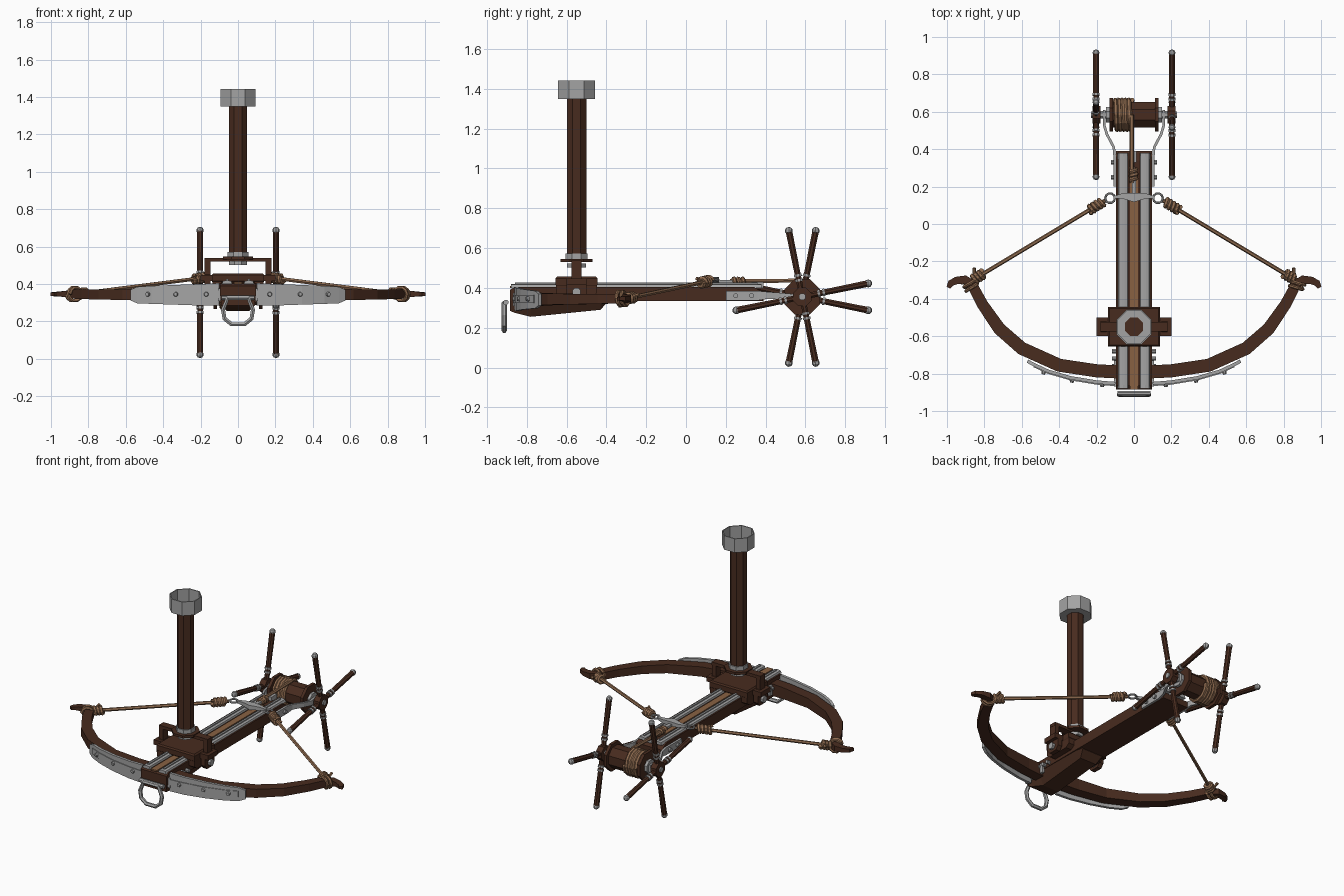
import bpy, bmesh, math
from mathutils import Vector, Matrix

if "Cube" in bpy.data.objects:
    bpy.data.objects.remove(bpy.data.objects["Cube"])


def material(name, rgb):
    m = bpy.data.materials.new(name)
    m.diffuse_color = (*rgb, 1)
    m.use_nodes = True
    m.node_tree.nodes["Principled BSDF"].inputs["Base Color"].default_value = m.diffuse_color
    return m


WOOD = material("dark_wood", (0.064, 0.0245, 0.0135))
METAL = material("grey_steel", (0.37, 0.37, 0.37))
ROPE = material("hemp_rope", (0.28, 0.15, 0.08))
GROOVE = material("light_wood", (0.25, 0.12, 0.055))


def finish(name, bm, mat):
    bmesh.ops.recalc_face_normals(bm, faces=bm.faces)
    me = bpy.data.meshes.new(name)
    bm.to_mesh(me)
    bm.free()
    me.materials.append(mat)
    ob = bpy.data.objects.new(name, me)
    bpy.context.collection.objects.link(ob)
    return ob


def box(name, lo, hi, mat):
    bm = bmesh.new()
    bmesh.ops.create_cube(bm, size=1)
    lo, hi = Vector(lo), Vector(hi)
    for v in bm.verts:
        v.co = (lo + hi) / 2 + Vector(a * b for a, b in zip(v.co, hi - lo))
    return finish(name, bm, mat)


def rod(name, a, b, r1, mat, r2=None, n=8):
    """Cylinder or cone from a to b."""
    a, b = Vector(a), Vector(b)
    d = b - a
    q = d.to_track_quat('Z', 'Y').to_matrix().to_4x4()
    bm = bmesh.new()
    bmesh.ops.create_cone(bm, cap_ends=True, segments=n, radius1=r1,
                          radius2=r1 if r2 is None else r2, depth=d.length,
                          matrix=Matrix.Translation((a + b) / 2) @ q @ Matrix.Rotation(math.pi / n, 4, 'Z'))
    return finish(name, bm, mat)


def ball(name, c, r, mat):
    bm = bmesh.new()
    bmesh.ops.create_uvsphere(bm, u_segments=8, v_segments=5, radius=r, matrix=Matrix.Translation(c))
    return finish(name, bm, mat)


def loft(name, rings, mat):
    """Skin matching closed rings of points, capped at both ends."""
    bm = bmesh.new()
    vs = [[bm.verts.new(p) for p in ring] for ring in rings]
    n = len(vs[0])
    for r, s in zip(vs, vs[1:]):
        for i in range(n):
            bm.faces.new((r[i], r[(i + 1) % n], s[(i + 1) % n], s[i]))
    bm.faces.new(vs[0])
    bm.faces.new(vs[-1])
    return finish(name, bm, mat)


def tube(name, pts, r, mat, closed=False):
    cu = bpy.data.curves.new(name, 'CURVE')
    cu.dimensions = '3D'
    cu.bevel_depth, cu.bevel_resolution, cu.use_fill_caps = r, 1, True
    sp = cu.splines.new('POLY')
    sp.points.add(len(pts) - 1)
    for p, c in zip(sp.points, pts):
        p.co = (*c, 1)
    sp.use_cyclic_u = closed
    sp.use_smooth = False
    cu.materials.append(mat)
    ob = bpy.data.objects.new(name, cu)
    bpy.context.collection.objects.link(ob)


def coil(name, a, b, R, r, turns, mat, n=10):
    """Rope wound around the line from a to b."""
    a, b = Vector(a), Vector(b)
    q = (b - a).to_track_quat('Z', 'Y')
    N = int(turns * n)
    tube(name, [a.lerp(b, i / N) + q @ Vector((R * math.cos(math.tau * i / n), R * math.sin(math.tau * i / n), 0))
                for i in range(N + 1)], r, mat)


def ribbon(name, rows, s, mat):
    """Upright strip: rows of x, y, thickness, z low, z high; s mirrors x."""
    rings = []
    for i, (x, y, t, z0, z1) in enumerate(rows):
        p, q = rows[max(i - 1, 0)], rows[min(i + 1, len(rows) - 1)]
        d = Vector((q[0] - p[0], q[1] - p[1])).normalized() * t / 2
        rings.append([(s * (x - d.y), y + d.x, z0), (s * (x + d.y), y - d.x, z0),
                      (s * (x + d.y), y - d.x, z1), (s * (x - d.y), y + d.x, z1)])
    return loft(name, rings, mat)


# stock, belly, rails and groove
prof = [(-.885, .30), (.39, .335), (.39, .375), (.34, .405), (-.86, .405), (-.885, .39)]
loft("stock", [[(x, y, z if i else .335) for i, (y, z) in enumerate(prof)] for x in (-.095, .095)], WOOD)
loft("stock_belly", [[(-a, y, .337), (a, y, .337), (b, y, z), (-b, y, z)] for y, a, b, z in
                     ((-.885, .095, .09, .285), (-.86, .095, .08, .275), (-.78, .095, .06, .255),
                      (-.43, .09, .06, .29), (-.39, .088, .075, .333))], WOOD)
box("arrow_groove", (-.022, -.885, .40), (.022, .25, .41), GROOVE)
for s in (-1, 1):
    loft("steel_rail", [[(s * x, y, z) for x, z in ((.031, .40), (.036, .416), (.058, .42), (.08, .416), (.087, .40))]
                        for y in (-.88, .38)], METAL)
    box("rail_ridge", (s * .058 - .006, -.86, .41), (s * .058 + .006, .36, .426), METAL)

# bow limbs, front plates and rivets
limb = [(0, -.795, .07, .30, .385), (.2, -.785, .07, .305, .38), (.4, -.755, .07, .31, .375), (.6, -.665, .07, .315, .372),
        (.72, -.56, .068, .317, .37), (.81, -.43, .06, .32, .37), (.865, -.325, .055, .322, .37),
        (.905, -.297, .045, .328, .365), (.95, -.302, .04, .333, .36), (.98, -.317, .035, .335, .357),
        (.993, -.34, .022, .337, .355)]
plate = [(.1, -.853, .018, .285, .405), (.2, -.845, .018, .285, .40), (.34, -.822, .018, .29, .395),
         (.46, -.787, .018, .294, .39), (.535, -.752, .018, .297, .385), (.57, -.733, .018, .312, .37)]
for s in (-1, 1):
    ribbon("bow_limb", limb, s, WOOD)
    ribbon("bow_front_plate", plate, s, METAL)
    ribbon("plate_ridge", [(x, y - .008, .012, .325, .365) for x, y, *_ in plate[:-1]], s, METAL)
    for x, y, dx in ((.17, -.852, 0), (.33, -.828, .004), (.48, -.784, .007)):
        rod("plate_rivet", (s * x, y, .345), (s * (x + dx), y - .02, .345), .016, METAL, .01)
    box("side_clamp", (s * .1 - .008, -.87, .31), (s * .1 + .008, -.73, .375), METAL)
    for y in (-.68, -.72, -.76):
        rod("clamp_bolt", (s * .09, y, .355), (s * .118, y, .355), .012, METAL)

# stirrup ring at the nose
tube("stirrup", [(x, -.913, z) for x, z in ((-.055, .325), (-.08, .262), (-.072, .215), (-.035, .185),
                                            (.035, .185), (.072, .215), (.08, .262), (.055, .325))], .013, METAL, True)
rod("stirrup_bar", (-.088, -.905, .327), (.088, -.905, .327), .014, METAL)

# mount saddle and swivel yoke
Y = -.55
loft("saddle", [[(-a, Y - b, z), (a, Y - b, z), (a, Y + b, z), (-a, Y + b, z)] for a, b, z in
                ((.135, .095, .405), (.14, .105, .415), (.14, .105, .448), (.132, .098, .457))], WOOD)
for s in (-1, 1):
    loft("saddle_cheek", [[(s * x, Y + y, z) for y, z in ((-.075, .355), (.075, .355), (.103, .375), (.103, .42), (-.103, .42), (-.103, .375))]
                          for x in (.088, .137)], WOOD)
    loft("yoke_arm", [[(s * x, Y + y, z) for y, z in ((-.03, .345), (.03, .345), (.05, .37), (.05, .42), (.025, .45),
                                                     (.025, .535), (-.025, .535), (-.025, .45), (-.05, .42), (-.05, .37))]
                      for x in (.148, .178)], WOOD)
    rod("yoke_pivot", (s * .13, Y, .38), (s * .195, Y, .38), .022, METAL)
    box("pivot_pad", (s * .165 - .036, Y - .05, .415), (s * .165 + .036, Y + .05, .447), WOOD)
box("yoke_bar", (-.18, Y - .025, .52), (.18, Y + .025, .54), WOOD)
rod("yoke_disc", (0, Y, .53), (0, Y, .546), .088, WOOD)
rod("lower_collar", (0, Y, .503), (0, Y, .522), .052, METAL)
rod("upper_collar", (0, Y, .546), (0, Y, .572), .06, METAL)

# post and hollow cap
rod("post", (0, Y, .56), (0, Y, 1.36), .053, WOOD)
octagon = lambda r, z: [(r * math.cos(math.tau * (i + .5) / 8), Y + r * math.sin(math.tau * (i + .5) / 8), z) for i in range(8)]
loft("post_cap", [octagon(r, z) for r, z in ((.101, 1.35), (.101, 1.442), (.094, 1.442), (.094, 1.358))], METAL)

# windlass drum, wound rope and brackets
AY, AZ = .584, .355
rod("drum", (-.13, AY, AZ), (.13, AY, AZ), .074, WOOD)
rod("axle", (-.205, AY, AZ), (.205, AY, AZ), .022, METAL)
coil("wound_rope", (-.1, AY, AZ), (-.01, AY, AZ), .08, .0125, 5, ROPE, 12)
for s in (-1, 1):
    rod("drum_flange", (s * .112, AY, AZ), (s * .132, AY, AZ), .097, WOOD)
    rod("drum_washer", (s * .132, AY, AZ), (s * .15, AY, AZ), .045, METAL)
    ribbon("drum_bracket", [(.103, .2, .014, .337, .385), (.103, .36, .014, .337, .385), (.108, .41, .014, .345, .38),
                            (.145, .48, .014, .345, .375), (.16, .53, .014, .34, .37), (.16, .61, .014, .33, .378)], s, METAL)
    for y in (.25, .33):
        rod("bracket_rivet", (s * .105, y, .361), (s * .123, y, .361), .013, METAL)
    # crank hub with four handles on each side
    rod("crank_hub", (s * .18, AY, AZ), (s * .222, AY, AZ), .05, WOOD)
    rod("hub_cap", (s * .222, AY, AZ), (s * .23, AY, AZ), .018, METAL)
    for k in range(4):
        a = math.radians(90 * k + 11.5 * s)
        at = lambda r: (s * .203, AY + r * math.cos(a), AZ + r * math.sin(a))
        rod("crank_handle", at(.03), at(.338), .0155, WOOD, .018)
        for r in (.085, .11):
            rod("handle_ring", at(r - .006), at(r + .006), .021, METAL)
        ball("handle_knob", at(.338), .02, METAL)

# string claw, draw rope and bow string
claw = [(-.11, .142, .012, .435, .45), (-.06, .15, .03, .43, .452), (0, .142, .05, .425, .455),
        (.06, .15, .03, .43, .452), (.11, .142, .012, .435, .45)]
ribbon("string_claw", claw, 1, METAL)
box("claw_shank", (-.012, .15, .425), (.012, .25, .44), METAL)
box("trigger_block", (-.018, .33, .40), (.014, .39, .43), METAL)
tube("draw_rope", [(-.012, .22, .435), (-.012, .4, .434), (-.012, AY, AZ + .083)], .011, ROPE)
coil("draw_knot", (-.002, .235, .432), (-.002, .3, .432), .015, .011, 3, ROPE)
for s in (-1, 1):
    tip, end = Vector((s * .855, -.295, .348)), Vector((s * .155, .125, .437))
    tube("bow_string", [tip, end], .011, ROPE)
    coil("tip_lashing", (s * .865, -.345, .346), (s * .885, -.30, .346), .036, .01, 2, ROPE)
    coil("tip_knot", tip, tip.lerp(end, .07), .02, .013, 3, ROPE)
    coil("claw_knot", end.lerp(tip, .02), end.lerp(tip, .12), .019, .013, 4, ROPE)
    tube("knot_tail", [end.lerp(tip, .06), end.lerp(tip, .1) + Vector((s * .01, -.03, .02))], .009, ROPE)
    tube("tip_tail", [tip, tip + Vector((0, .06, .02))], .009, ROPE)
    tube("claw_ring", [(s * .128 + .026 * math.cos(math.tau * i / 10), .138 + .026 * math.sin(math.tau * i / 10), .442)
                       for i in range(10)], .006, METAL, True)
